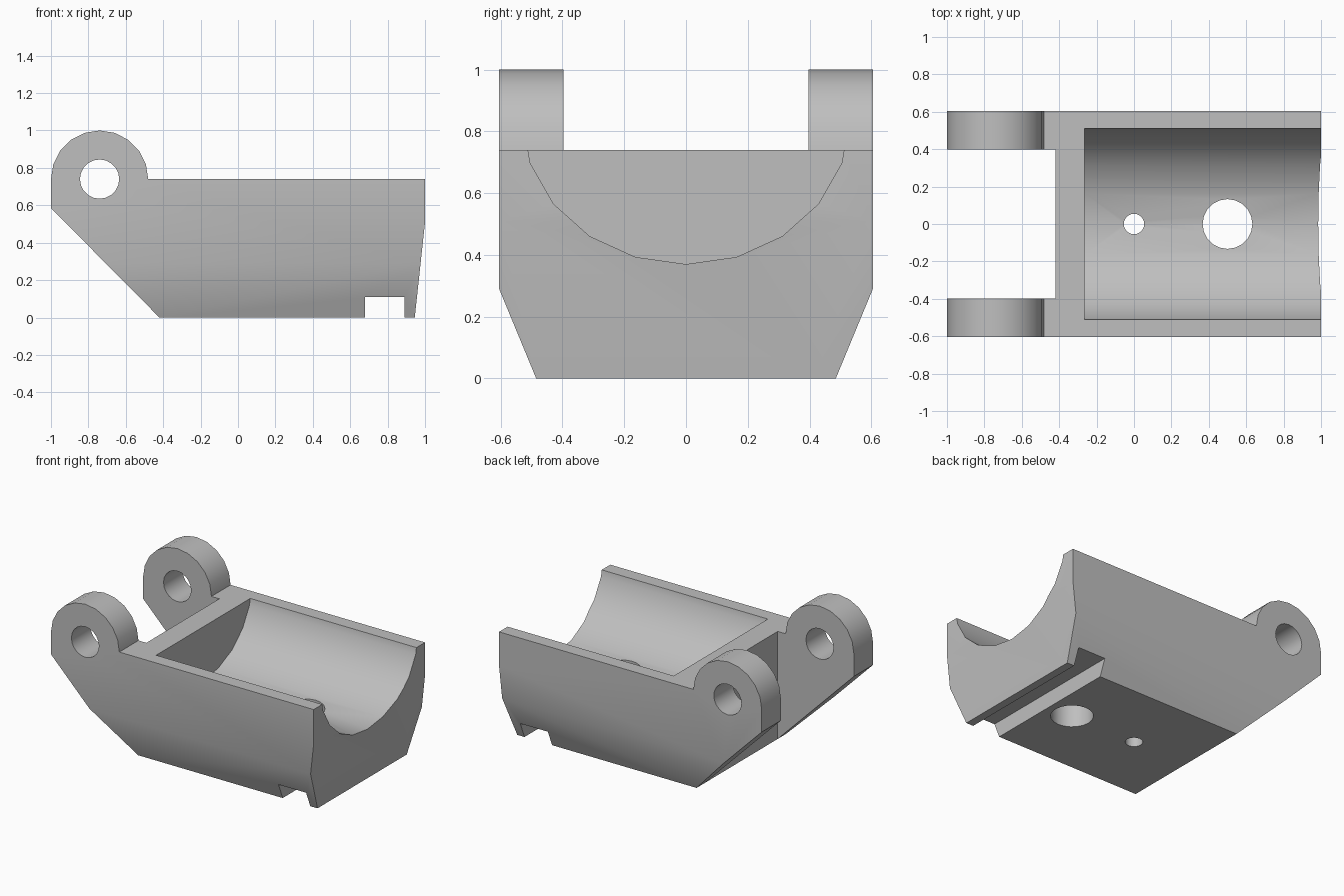
import bpy
import bmesh
from math import cos, sin, radians
from mathutils import Vector

if "Cube" in bpy.data.objects:
    bpy.data.objects.remove(bpy.data.objects["Cube"], do_unlink=True)

grey = bpy.data.materials.new("plain_grey")
grey.use_nodes = True
tone = (0.52, 0.52, 0.52, 1)
grey.diffuse_color = tone
grey.node_tree.nodes["Principled BSDF"].inputs["Base Color"].default_value = tone


def prism(name, outline, axis, low, high):
    """Extrude a closed 2D outline along one axis between two heights."""
    def place(p, t):
        co = list(p)
        co.insert("xyz".index(axis), t)
        return Vector(co)

    bm = bmesh.new()
    cap = bm.faces.new([bm.verts.new(place(p, low)) for p in outline])
    grown = bmesh.ops.extrude_face_region(bm, geom=[cap])["geom"]
    shift = place((0, 0), high - low)
    bmesh.ops.translate(bm, vec=shift, verts=[v for v in grown if isinstance(v, bmesh.types.BMVert)])
    bmesh.ops.recalc_face_normals(bm, faces=bm.faces)
    mesh = bpy.data.meshes.new(name)
    bm.to_mesh(mesh)
    bm.free()
    mesh.materials.append(grey)
    obj = bpy.data.objects.new(name, mesh)
    bpy.context.collection.objects.link(obj)
    return obj


def arc(cx, cy, rx, ry, start=0, steps=20, count=20):
    turn = 360 / count
    return [(cx + rx * cos(radians(start + i * turn)), cy + ry * sin(radians(start + i * turn)))
            for i in range(steps)]


def rect(a0, a1, b0, b1):
    return [(a0, b0), (a1, b0), (a1, b1), (a0, b1)]


def combine(target, tool, operation):
    mod = target.modifiers.new(tool.name, "BOOLEAN")
    mod.operation, mod.solver, mod.object = operation, "EXACT", tool
    bpy.context.view_layer.objects.active = target
    bpy.ops.object.modifier_apply(modifier=mod.name)
    bpy.data.objects.remove(tool, do_unlink=True)


# Side outline: base with clip groove, raked end, rounded hinge ears
hinge = (-0.74, 0.74)
side = [(-0.42, 0), (0.68, 0), (0.68, 0.11), (0.89, 0.11), (0.89, 0), (0.945, 0), (1, 0.51), (1, 0.74)]
side += arc(*hinge, 0.26, 0.26, steps=11) + [(-1, 0.585)]
body = prism("cradle_body", side, "y", -0.7, 0.7)

# End outline: upright walls with chamfered lower sides
half = [(0.485, 0), (0.605, 0.29), (0.605, 1.1)]
section = half + [(-y, z) for y, z in reversed(half)]
combine(body, prism("section", section, "x", -1.1, 1.1), "INTERSECT")

# Gap between the ears, rounded trough, hinge bore and floor holes
cutters = [
    prism("ear_gap", rect(-0.397, 0.397, -0.1, 1.2), "x", -1.2, -0.42),
    prism("trough", arc(0, 0.843, 0.53, 0.473, start=-90), "x", -0.265, 1.2),
    prism("hinge_bore", arc(*hinge, 0.105, 0.105), "y", -1, 1),
    prism("small_hole", arc(0, 0, 0.055, 0.055), "z", -0.1, 0.6),
    prism("large_hole", arc(0.5, 0, 0.133, 0.133), "z", -0.1, 0.6),
]
for cutter in cutters:
    combine(body, cutter, "DIFFERENCE")

bpy.ops.object.select_all(action="DESELECT")
body.select_set(True)
bpy.context.view_layer.objects.active = body
bpy.ops.object.shade_smooth_by_angle(angle=radians(30))
